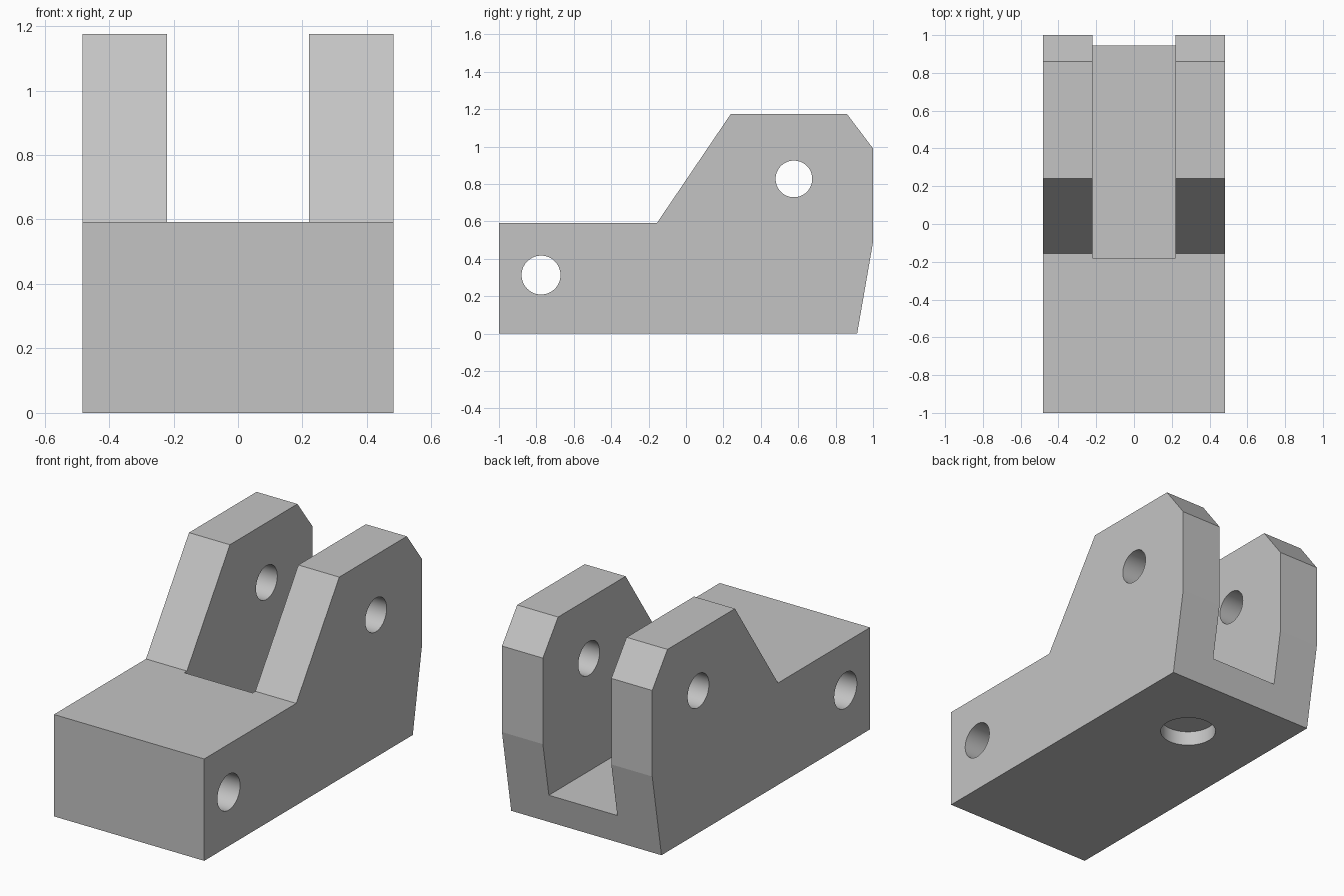
import bpy
import bmesh
import math
from mathutils import Matrix, Vector

default = bpy.data.objects.get("Cube")
if default:
    bpy.data.objects.remove(default, do_unlink=True)

HALF_WIDTH = 0.483

grey = bpy.data.materials.new("plain_grey")
grey.use_nodes = True
colour = (0.55, 0.55, 0.55, 1)
grey.diffuse_color = colour
grey.node_tree.nodes["Principled BSDF"].inputs["Base Color"].default_value = colour


def make_object(name, bm):
    bmesh.ops.recalc_face_normals(bm, faces=bm.faces)
    mesh = bpy.data.meshes.new(name)
    bm.to_mesh(mesh)
    bm.free()
    mesh.materials.append(grey)
    obj = bpy.data.objects.new(name, mesh)
    bpy.context.collection.objects.link(obj)
    return obj


def cylinder(name, centre, radius, depth, turn=None):
    bm = bmesh.new()
    matrix = Matrix.Translation(centre) @ (turn or Matrix())
    bmesh.ops.create_cone(bm, cap_ends=True, segments=64, radius1=radius,
                          radius2=radius, depth=depth, matrix=matrix)
    return make_object(name, bm)


def box(name, low, high):
    low, high = Vector(low), Vector(high)
    bm = bmesh.new()
    matrix = Matrix.Translation((low + high) / 2) @ Matrix.Diagonal((*(high - low), 1))
    bmesh.ops.create_cube(bm, size=1, matrix=matrix)
    return make_object(name, bm)


def cut(target, cutter):
    cutter.hide_render = True
    mod = target.modifiers.new("cut", "BOOLEAN")
    mod.operation = "DIFFERENCE"
    mod.solver = "EXACT"
    mod.object = cutter
    bpy.context.view_layer.objects.active = target
    bpy.ops.object.modifier_apply(modifier=mod.name)
    bpy.data.objects.remove(cutter, do_unlink=True)


# Side profile (y, z) extruded across the width
profile = [(-1, 0), (0.915, 0), (1, 0.49), (1, 0.99), (0.86, 1.175),
           (0.24, 1.175), (-0.155, 0.592), (-1, 0.592)]
bm = bmesh.new()
side = bm.faces.new([bm.verts.new((-HALF_WIDTH, y, z)) for y, z in profile])
extruded = bmesh.ops.extrude_face_region(bm, geom=[side])
bmesh.ops.translate(bm, vec=(2 * HALF_WIDTH, 0, 0),
                    verts=[v for v in extruded["geom"] if isinstance(v, bmesh.types.BMVert)])
bracket = make_object("clevis_bracket", bm)

# Slot between the two ears, open at the back and top
cut(bracket, box("slot_cutter", (-0.22, -0.18, 0.172), (0.22, 1.2, 1.4)))

# Cross pin holes through the base and the ears
across = Matrix.Rotation(math.pi / 2, 4, "Y")
for y, z, radius in [(-0.775, 0.313, 0.104), (0.577, 0.827, 0.098)]:
    cut(bracket, cylinder("pin_hole_cutter", (0, y, z), radius, 2, across))

# Shallow round recess in the underside
cut(bracket, cylinder("recess_cutter", (0, 0.466, 0), 0.152, 0.17))

# Smooth hole walls, sharp block edges
bpy.ops.object.select_all(action="DESELECT")
bracket.select_set(True)
bpy.context.view_layer.objects.active = bracket
# The low angle keeps the shallow bend in the back crisp
bpy.ops.object.shade_smooth_by_angle(angle=math.radians(8))
